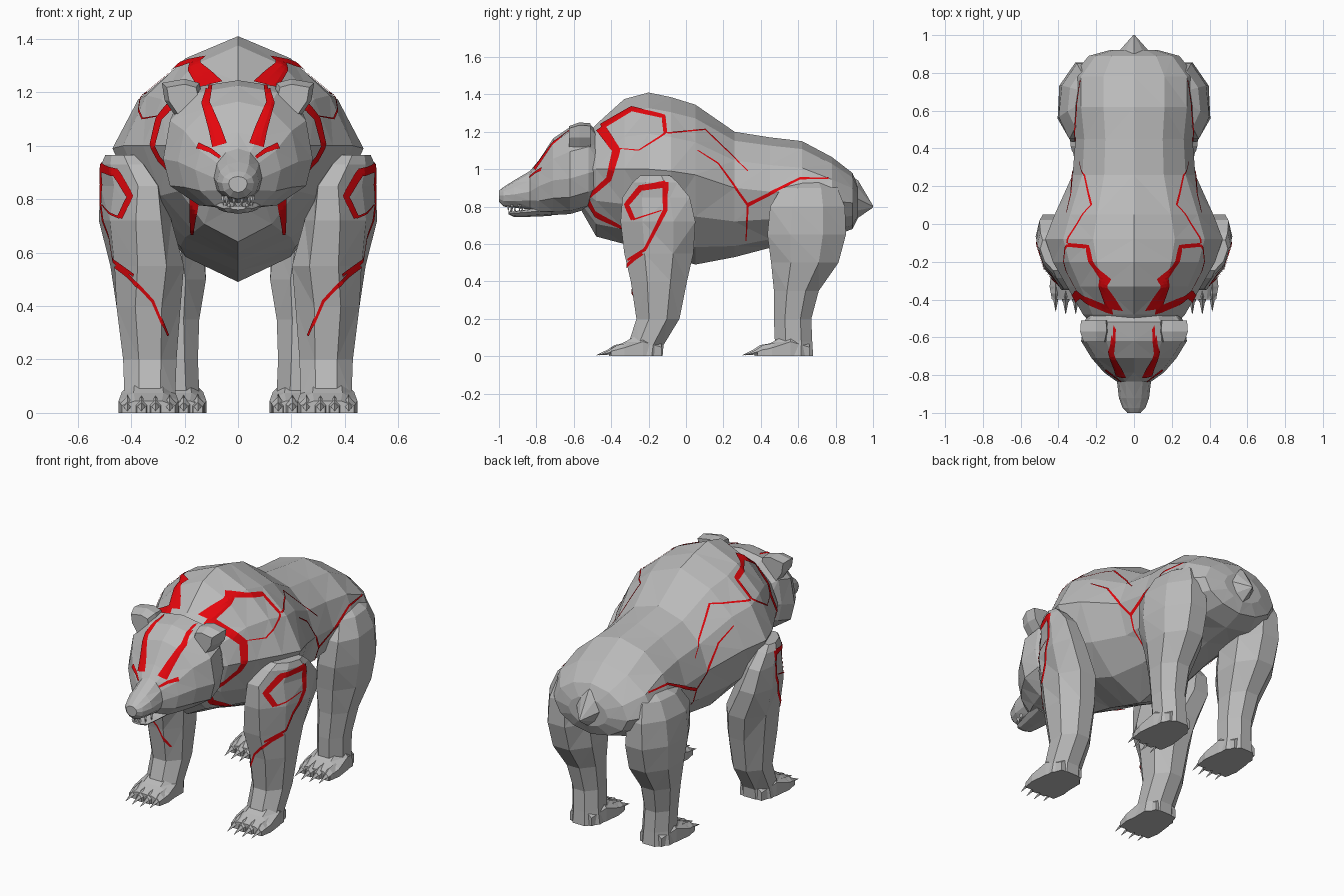
import bpy, bmesh, math
from mathutils import Vector, Matrix
from mathutils.bvhtree import BVHTree


def material(name, rgb):
    m = bpy.data.materials.new(name)
    m.diffuse_color = (*rgb, 1)
    return m


GREY = material("grey fur", (0.49, 0.49, 0.49))
RED = material("red marking", (0.78, 0.002, 0.004))
WHITE = material("tooth white", (0.8, 0.8, 0.8))


def finish(name, bm, mat=GREY, recalc=True):
    """Turn a bmesh into an object and return a tree for placing markings on it."""
    if recalc:
        bmesh.ops.recalc_face_normals(bm, faces=bm.faces[:])
        bmesh.ops.triangulate(bm, faces=bm.faces[:], quad_method='SHORT_EDGE')
    tree = BVHTree.FromBMesh(bm)
    mesh = bpy.data.meshes.new(name)
    bm.to_mesh(mesh)
    bm.free()
    mesh.materials.append(mat)
    bpy.context.collection.objects.link(bpy.data.objects.new(name, mesh))
    return tree


def loft(name, rings, mat=GREY):
    """Skin a row of equal point rings and cap both ends."""
    bm = bmesh.new()
    rows = [[bm.verts.new(p) for p in r] for r in rings]
    n = len(rows[0])
    for a, b in zip(rows, rows[1:]):
        for i in range(n):
            bm.faces.new((a[i], a[(i + 1) % n], b[(i + 1) % n], b[i]))
    bm.faces.new(rows[0])
    bm.faces.new(rows[-1])
    return finish(name, bm, mat)


def y_rings(table, n=12):
    """Rings across y: (y, top, bottom, half width, widest height, fullness)."""
    out = []
    for y, top, bot, w, zc, full in table:
        ring = []
        for i in range(n):
            a = 2 * math.pi * i / n
            k = 1 if i % (n // 4) == 0 else full
            c, s = math.cos(a) * k, math.sin(a) * k
            ring.append((w * s, y, zc + c * ((top - zc) if c > 0 else (zc - bot))))
        out.append(ring)
    return out


def z_rings(table, side, n=8):
    """Rings across z: (z, centre x, centre y, radius x, radius y, inward shear of the front)."""
    turn = math.pi / n
    k = 1 / math.cos(turn)
    out = []
    for z, cx, cy, rx, ry, shear in table:
        ring = []
        for i in range(n):
            a = 2 * math.pi * i / n + turn
            dy = ry * k * math.sin(a)
            ring.append((side * (cx + rx * k * math.cos(a) + shear * dy), cy + dy, z))
        out.append(ring)
    return out


def spike(name, base, tip, radius, sides=4, mat=GREY):
    """Small cone from base to tip."""
    bm = bmesh.new()
    base, tip = Vector(base), Vector(tip)
    d = tip - base
    m = Matrix.Translation((base + tip) / 2) @ d.to_track_quat('Z', 'Y').to_matrix().to_4x4()
    bmesh.ops.create_cone(bm, cap_ends=True, segments=sides, radius1=radius,
                          radius2=0.001, depth=d.length, matrix=m)
    finish(name, bm, mat)


def stripe(name, tree, axis, side, path, w0, w1):
    """Thin marking laid on a surface; the path is (y, z) from the side or (x, z) from the front."""
    pts = []
    for a, b in zip(path, path[1:]):
        a, b = Vector(a), Vector(b)
        steps = max(2, int((b - a).length / 0.015))
        pts += [a.lerp(b, i / steps) for i in range(steps)]
    pts.append(Vector(path[-1]))
    ray = Vector((-side, 0, 0)) if axis == 'side' else Vector((0, 1, 0))
    bm = bmesh.new()
    last = None
    for i, p in enumerate(pts):
        t = (pts[min(i + 1, len(pts) - 1)] - pts[max(i - 1, 0)]).normalized()
        w = w0 + (w1 - w0) * i / (len(pts) - 1)
        row = []
        for k in (-0.5, -0.17, 0.17, 0.5):
            q = p + Vector((-t.y, t.x)) * w * k
            o = (side * 2, q.x, q.y) if axis == 'side' else (side * q.x, -2, q.y)
            hit, nor, _, _ = tree.ray_cast(Vector(o), ray)
            row.append(bm.verts.new(hit + nor * 0.005) if hit else None)
        if last:
            for j in range(3):
                quad = (last[j], last[j + 1], row[j + 1], row[j])
                if all(quad):
                    f = bm.faces.new(quad)
                    f.normal_update()
                    if f.normal.dot(ray) > 0:
                        f.normal_flip()
        last = row
    finish(name, bm, RED, recalc=False)


# Torso with shoulder hump
torso = loft("torso", y_rings([
    (-0.56, 1.16, 0.78, 0.19, 1.00, 0.96), (-0.48, 1.24, 0.64, 0.27, 1.00, 0.94),
    (-0.33, 1.375, 0.60, 0.355, 1.00, 0.93), (-0.20, 1.41, 0.57, 0.43, 1.00, 0.92),
    (-0.08, 1.385, 0.53, 0.47, 0.99, 0.92), (0.05, 1.345, 0.49, 0.42, 0.97, 0.93),
    (0.26, 1.20, 0.53, 0.325, 0.90, 0.97), (0.45, 1.17, 0.58, 0.31, 0.88, 0.98),
    (0.62, 1.15, 0.62, 0.33, 0.87, 0.98), (0.78, 1.065, 0.64, 0.33, 0.83, 0.98),
    (0.89, 0.98, 0.68, 0.24, 0.82, 0.98), (0.92, 0.91, 0.74, 0.13, 0.82, 0.96)]))

# Tail
loft("tail", y_rings([(0.86, 0.98, 0.74, 0.10, 0.86, 0.9), (0.92, 0.94, 0.74, 0.075, 0.84, 0.85),
                      (1.0, 0.805, 0.795, 0.004, 0.80, 0.9)], 8))

# Head and muzzle
head = loft("head", y_rings([
    (-0.44, 1.17, 0.83, 0.22, 1.00, 1.0), (-0.52, 1.245, 0.79, 0.265, 0.98, 1.06),
    (-0.62, 1.225, 0.76, 0.28, 0.95, 1.05), (-0.71, 1.165, 0.755, 0.225, 0.94, 1.03),
    (-0.785, 1.05, 0.755, 0.16, 0.91, 1.02), (-0.835, 0.99, 0.785, 0.09, 0.88, 1.0),
    (-0.92, 0.94, 0.795, 0.08, 0.865, 1.0), (-0.975, 0.905, 0.80, 0.06, 0.86, 1.0),
    (-1.0, 0.885, 0.825, 0.035, 0.86, 1.0)]))

# Lower jaw
loft("lower_jaw", y_rings([(-0.72, 0.82, 0.75, 0.10, 0.785, 1), (-0.85, 0.785, 0.745, 0.07, 0.77, 1),
                           (-0.92, 0.775, 0.745, 0.055, 0.765, 1),
                           (-0.95, 0.775, 0.76, 0.03, 0.768, 1)], 8))

FRONT_LEG = [(0.0, 0.33, -0.225, 0.10, 0.10, 0), (0.06, 0.33, -0.215, 0.095, 0.095, 0),
             (0.20, 0.33, -0.15, 0.10, 0.115, 0), (0.40, 0.335, -0.145, 0.12, 0.15, 0),
             (0.55, 0.34, -0.145, 0.13, 0.185, 0.1), (0.72, 0.385, -0.15, 0.115, 0.20, 0.25),
             (0.85, 0.40, -0.16, 0.09, 0.18, 0.35), (0.93, 0.425, -0.165, 0.07, 0.12, 0.35),
             (0.965, 0.435, -0.165, 0.05, 0.08, 0.35)]
HIND_LEG = [(0.0, 0.23, 0.57, 0.095, 0.11, 0), (0.08, 0.23, 0.575, 0.085, 0.10, 0),
            (0.20, 0.235, 0.57, 0.085, 0.10, 0), (0.35, 0.245, 0.59, 0.10, 0.12, 0),
            (0.50, 0.25, 0.635, 0.13, 0.18, 0), (0.65, 0.265, 0.645, 0.135, 0.21, -0.05),
            (0.80, 0.275, 0.65, 0.115, 0.20, -0.1), (0.90, 0.26, 0.66, 0.085, 0.15, -0.1),
            (0.935, 0.24, 0.67, 0.05, 0.09, -0.1)]

# Markings on the torso: path, start width, end width
TORSO_SIDE = [
    ([(-0.11, 1.19), (-0.12, 1.28), (-0.29, 1.32), (-0.45, 1.225)], 0.020, 0.030),
    ([(-0.455, 1.22), (-0.37, 1.10), (-0.41, 0.95), (-0.52, 0.85)], 0.055, 0.020),
    ([(-0.11, 1.19), (-0.25, 1.10), (-0.36, 1.11)], 0.010, 0.004),
    ([(-0.10, 1.19), (0.10, 1.21), (0.33, 0.99)], 0.008, 0.005),
    ([(0.06, 1.10), (0.17, 1.03), (0.33, 0.81)], 0.005, 0.014),
    ([(0.33, 0.81), (0.61, 0.95), (0.76, 0.95)], 0.020, 0.008),
    ([(0.33, 0.81), (0.32, 0.62)], 0.012, 0.005)]
LEG_SIDE = [
    ([(-0.11, 0.92), (-0.24, 0.90), (-0.315, 0.81), (-0.28, 0.73)], 0.035, 0.025),
    ([(-0.11, 0.93), (-0.11, 0.78), (-0.22, 0.57), (-0.31, 0.515)], 0.030, 0.012),
    ([(-0.28, 0.73), (-0.13, 0.78)], 0.008, 0.006)]

for side, label in ((1, "left"), (-1, "right")):
    # Legs
    leg = loft(f"front_leg_{label}", z_rings(FRONT_LEG, side))
    loft(f"hind_leg_{label}", z_rings(HIND_LEG, side))

    # Paws with toes and claws
    for part, cx, heel in (("front", 0.335, -0.13), ("hind", 0.23, 0.66)):
        cx *= side
        front = heel - 0.29 if part == "front" else heel - 0.30
        rings = []
        for dy, w, h in ((0, 0.07, 0.08), (0.10, 0.10, 0.13),
                         (0.20, 0.112, 0.075), (0.27, 0.10, 0.045)):
            rings.append([(cx + w * u, heel - dy, h * v) for u, v in
                          ((-1, 0), (-1, 0.6), (-0.5, 1), (0.5, 1), (1, 0.6), (1, 0))])
        loft(f"{part}_paw_{label}", rings)
        for i in range(4):
            x = cx + (i - 1.5) * 0.053
            y = front + 0.015 * abs(i - 1.5)
            toe = [[(x + w * u, y + dy, h * v) for u, v in
                    ((-1, 0), (-1, 0.6), (0, 1), (1, 0.6), (1, 0))]
                   for dy, w, h in ((0.09, 0.025, 0.07), (0.03, 0.026, 0.06), (0, 0.017, 0.04))]
            loft(f"{part}_toe_{label}_{i}", toe)
            spike(f"{part}_claw_{label}_{i}", (x, y + 0.01, 0.026), (x, y - 0.065, 0.006), 0.016)

    # Ears: flat flaps reaching outward from the crown
    outline = ((0.12, 1.12), (0.145, 1.235), (0.20, 1.25), (0.285, 1.235), (0.275, 1.17), (0.22, 1.09))
    loft(f"ear_{label}", [[(side * (0.2 + (x - 0.2) * s), y, 1.16 + (z - 1.16) * s) for x, z in outline]
                          for y, s in ((-0.625, 0.78), (-0.57, 1.0), (-0.51, 0.95))])

    # Teeth
    for i, (x, y) in enumerate(((0.015, -0.95), (0.042, -0.93), (0.055, -0.89))):
        spike(f"upper_tooth_{label}_{i}", (side * x, y, 0.812), (side * x, y, 0.775), 0.009, 4, WHITE)
        spike(f"lower_tooth_{label}_{i}", (side * x * 0.8, y + 0.015, 0.765),
              (side * x * 0.8, y + 0.015, 0.80), 0.008, 4, WHITE)

    # Red markings on torso, legs and face
    for i, (path, w0, w1) in enumerate(TORSO_SIDE):
        stripe(f"torso_marking_{label}_{i}", torso, 'side', side, path, w0, w1)
    for i, (path, w0, w1) in enumerate(LEG_SIDE):
        stripe(f"leg_marking_{label}_{i}", leg, 'side', side, path, w0, w1)
    stripe(f"shin_marking_{label}", leg, 'front', side,
           [(0.455, 0.55), (0.41, 0.515), (0.32, 0.42), (0.265, 0.29)], 0.016, 0.008)
    stripe(f"chest_marking_{label}", torso, 'front', side, [(0.155, 0.87), (0.17, 0.67)], 0.05, 0.012)
    stripe(f"brow_marking_{label}", head, 'front', side,
           [(0.105, 1.225), (0.12, 1.16), (0.085, 1.06), (0.068, 1.0)], 0.02, 0.055)
    stripe(f"eye_{label}", head, 'front', side, [(0.065, 0.955), (0.10, 0.98), (0.15, 1.0)], 0.012, 0.022)
